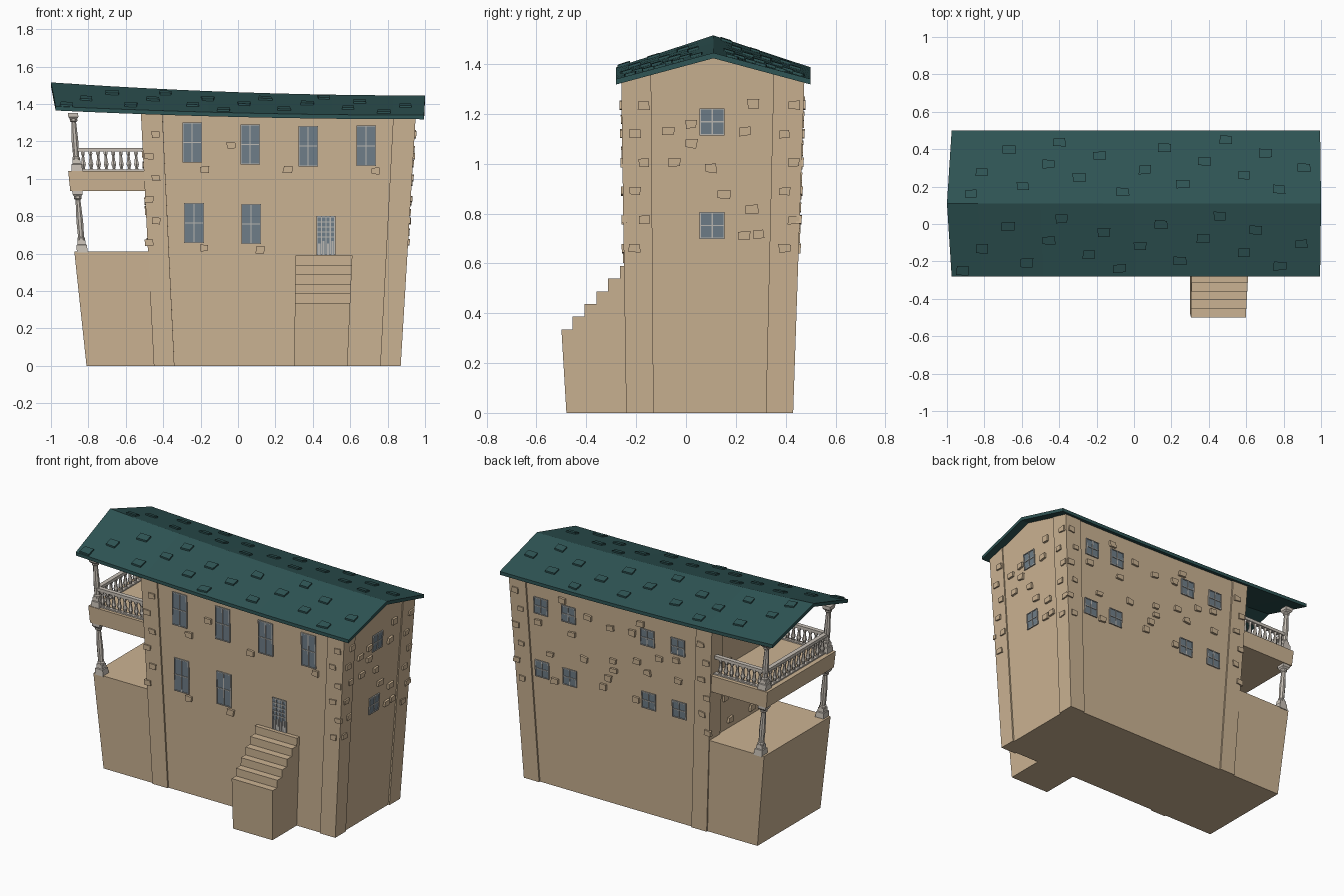
import bpy, bmesh, math, random
from mathutils import Vector

if "Cube" in bpy.data.objects:
    bpy.data.objects.remove(bpy.data.objects["Cube"])

random.seed(4)

def mat(name, r, g, b):
    m = bpy.data.materials.new(name)
    m.diffuse_color = (r, g, b, 1)
    m.use_nodes = True
    m.node_tree.nodes["Principled BSDF"].inputs["Base Color"].default_value = m.diffuse_color
    return m

SAND = mat("sandstone", 0.60, 0.45, 0.29)
TEAL = mat("teal_roof", 0.028, 0.09, 0.09)
PALE = mat("pale_stone", 0.58, 0.53, 0.47)
GLASS = mat("grey_blue_glass", 0.16, 0.21, 0.25)
FRAME = mat("window_frame", 0.50, 0.49, 0.46)

def finish(name, bm, m):
    bmesh.ops.recalc_face_normals(bm, faces=bm.faces[:])
    me = bpy.data.meshes.new(name)
    bm.to_mesh(me)
    bm.free()
    me.materials.append(m)
    ob = bpy.data.objects.new(name, me)
    bpy.context.collection.objects.link(ob)
    return ob

def loft(bm, loops):
    """Closed solid through a series of equal-length point loops."""
    rings = [[bm.verts.new(p) for p in lp] for lp in loops]
    n = len(rings[0])
    for a, b in zip(rings, rings[1:]):
        for i in range(n):
            j = (i + 1) % n
            bm.faces.new((a[i], a[j], b[j], b[i]))
    bm.faces.new(rings[0])
    bm.faces.new(rings[-1][::-1])

def rect(x0, x1, y0, y1, z):
    return [(x0, y0, z), (x1, y0, z), (x1, y1, z), (x0, y1, z)]

# surface functions: (u, v, height above surface) -> point
def roof_z(x, y):
    s = ((1 - x) / 2) ** 2
    return 1.445 + 0.07 * s - abs(y - 0.11) / 0.39 * (0.105 + 0.022 * s)

def on_roof(x, y, h): return (x, y, roof_z(x, y) + h)
def front(u, z, h): return (u, -0.230 - 0.015 * z - h, z)
def back(u, z, h): return (u, 0.420 + 0.034 * z + h, z)
def right(u, z, h): return (0.860 + 0.061 * z + h, u, z)
def left(u, z, h): return (-0.440 - 0.053 * z - h, u, z)

def patch(bm, f, u0, u1, v0, v1, h, jit=0.0, h0=-0.004):
    c = [(u + random.uniform(-jit, jit), v + random.uniform(-jit, jit))
         for u, v in ((u0, v0), (u1, v0), (u1, v1), (u0, v1))]
    loft(bm, [[f(u, v, h0) for u, v in c], [f(u, v, h) for u, v in c]])

# roof: sagging ridge, thin slabs
bm = bmesh.new()
loops = []
for i in range(13):
    t = i / 12
    xe, xr = -0.975 + 1.97 * t, -1 + 2 * t
    loops.append([(xe, -0.28, roof_z(xe, -0.28) - 0.022), (xe, -0.28, roof_z(xe, -0.28)),
                  (xr, 0.11, roof_z(xr, 0.11)), (xe, 0.50, roof_z(xe, 0.5)),
                  (xe, 0.50, roof_z(xe, 0.5) - 0.022), (xr, 0.11, roof_z(xr, 0.11) - 0.022)])
loft(bm, loops)
finish("roof", bm, TEAL)

# raised shingles
bm = bmesh.new()
for y0, y1 in ((-0.25, 0.06), (0.16, 0.47)):
    for i in range(18):
        x = -0.9 + i * 0.105 + random.uniform(-0.03, 0.03)
        y = y0 + (y1 - y0) * ((i * 0.38) % 1)
        patch(bm, on_roof, x - 0.033, x + 0.033, y - 0.022, y + 0.022, 0.010, 0.004)
finish("roof_shingles", bm, TEAL)

# main tower body with gable top
bm = bmesh.new()
ends = []
for side in (left, right):
    lp = []
    for y, z in ((-0.23, 0), (0.42, 0), (0.465, 1.34), (0.11, 1.43), (-0.25, 1.34)):
        x = side(y, z, 0)[0]
        lp.append((x, y, roof_z(x, y) - 0.012 if z else 0))
    ends.append(lp)
loft(bm, ends)
finish("main_walls", bm, SAND)

# corner piers, flaring outward with height
bm = bmesh.new()
for (a0, a1, b0, b1) in ((-0.45, -0.34, -0.52, -0.405), (0.76, 0.87, 0.83, 0.95)):
    for (c0, c1, d0, d1) in ((-0.24, -0.13, -0.26, -0.14), (0.32, 0.43, 0.352, 0.475)):
        top = [(x, y, roof_z(x, y) - 0.012) for x, y, _ in rect(b0, b1, d0, d1, 0)]
        loft(bm, [rect(a0, a1, c0, c1, 0), top])
finish("corner_piers", bm, SAND)

# terrace base and balcony floor
bm = bmesh.new()
loft(bm, [rect(-0.81, -0.40, -0.23, 0.42, 0), rect(-0.875, -0.42, -0.242, 0.445, 0.61)])
finish("terrace_base", bm, SAND)
bm = bmesh.new()
loft(bm, [rect(-0.897, -0.45, -0.245, 0.452, 0.935), rect(-0.908, -0.45, -0.248, 0.457, 1.042)])
finish("balcony_floor", bm, SAND)

# front steps
bm = bmesh.new()
prof = [(-0.20, 0), (-0.48, 0), (-0.50, 0.335)]
for i in range(5):
    y, z = -0.455 + i * 0.0475, 0.335 + i * 0.051
    prof += [(y, z), (y, z + 0.051)]
prof.append((-0.20, 0.59))
loft(bm, [[(0.30 + 0.013 * z, y, z) for y, z in prof],
          [(0.585 + 0.045 * z, y, z) for y, z in prof]])
finish("front_steps", bm, SAND)

def ring(c, r, n):
    off = math.pi / n
    k = r / math.cos(off)
    return [(c[0] + k * math.cos(off + i * math.tau / n),
             c[1] + k * math.sin(off + i * math.tau / n), c[2]) for i in range(n)]

def turned(bm, p0, p1, prof, n):
    a, b = Vector(p0), Vector(p1)
    loft(bm, [ring(a.lerp(b, t), r, n) for t, r in prof])

# leaning columns at both levels
bm = bmesh.new()
for y in (-0.215, 0.42):
    for p0, p1 in (((-0.832, y, 0.605), (-0.86, y, 0.94)), ((-0.86, y, 1.04), (-0.882, y, 1.352))):
        turned(bm, p0, p1, [(0, .03), (.12, .027), (.13, .022), (.2, .02)], 4)
        turned(bm, p0, p1, [(.19, .021), (.23, .021), (.25, .016), (.5, .018), (.84, .013), (.86, .02), (.9, .02)], 8)
        turned(bm, p0, p1, [(.89, .017), (.93, .027), (1, .027)], 4)
finish("balcony_columns", bm, PALE)

# balustrade on three sides of the balcony
bm = bmesh.new()
vase = [(0, .011), (.1, .011), (.14, .006), (.35, .013), (.5, .009), (.75, .006), (.85, .010), (1, .010)]
runs = [((-0.865, y), (-0.50, y), 9) for y in (-0.215, 0.42)] + [((-0.865, -0.215), (-0.865, 0.42), 13)]
for (xa, ya), (xb, yb), n in runs:
    for i in range(1, n):
        t = i / n
        x, y = xa + (xb - xa) * t, ya + (yb - ya) * t
        turned(bm, (x, y, 1.04), (x - 0.006, y, 1.15), vase, 6)
    for z0, z1, w in ((1.145, 1.165, 0.014), (1.04, 1.05, 0.013)):
        loft(bm, [rect(xa - w, xb + w, ya - w, yb + w, z) for z in (z0, z1)])
finish("balustrade", bm, PALE)

# windows: glass plate plus frame bars
glass, frame = bmesh.new(), bmesh.new()
taken = []
def window(f, u, z, w, h, rows=2):
    a, b, c, d = u - w / 2, u + w / 2, z - h / 2, z + h / 2
    taken.append((f, u, z, w, h))
    patch(glass, f, a, b, c, d, 0.004)
    e = 0.005
    for x in (a, u - e / 2, b - e):
        patch(frame, f, x, x + e, c, d, 0.008)
    for i in range(rows + 1):
        y = c + (h - e) * i / rows
        patch(frame, f, a, b, y, y + e, 0.0082)

for u, z in ((-0.245, 1.193), (0.065, 1.183), (0.375, 1.174), (0.685, 1.176), (-0.235, 0.763), (0.07, 0.758)):
    window(front, u, z, 0.105, 0.215)
for z in (1.168, 0.752):
    window(right, 0.105, z, 0.10, 0.108)
    for u in (0.725, 0.525, -0.045, -0.265):
        window(back, u, z, 0.10, 0.108)

# entrance door with lattice panes and slatted lower half
taken.append((front, 0.47, 0.70, 0.10, 0.21))
patch(glass, front, 0.42, 0.52, 0.592, 0.80, 0.004)
for i in range(5):
    x = 0.42 + i * 0.0235
    patch(frame, front, x, x + 0.006, 0.592, 0.80, 0.008)
    z = 0.685 + i * 0.027
    patch(frame, front, 0.42, 0.52, z, z + 0.006, 0.0082)
for i in range(4):
    x = 0.429 + i * 0.0235
    patch(frame, front, x, x + 0.011, 0.592, 0.655 + 0.012 * (i % 2), 0.0075)
finish("window_glass", glass, GLASS)
finish("window_frames", frame, FRAME)

# protruding stones: placed ones first, then seeded scatter clear of openings
bm = bmesh.new()
def stone(f, u, z, h=0.014):
    patch(bm, f, u - 0.023, u + 0.023, z - 0.017, z + 0.017, h, 0.005)

for u, z in ((-0.18, 0.63), (0.12, 0.62), (0.265, 1.05), (0.735, 1.04), (-0.18, 1.05), (-0.035, 1.18)):
    stone(front, u, z)
for u, z in ((0.27, 1.24), (0.24, 1.13), (-0.07, 1.13), (0.02, 1.08), (0.265, 0.82), (0.235, 0.71)):
    stone(right, u, z)
spots = []
for f, lo, hi, count in ((back, -0.36, 0.78, 34), (right, -0.08, 0.30, 5), (left, -0.08, 0.30, 8)):
    for _ in range(count):
        u, z = random.uniform(lo, hi), random.uniform(0.62, 1.26)
        if any(g is f and abs(u - x) < w / 2 + 0.03 and abs(z - y) < h / 2 + 0.025 for g, x, y, w, h in taken):
            continue
        if any(g is f and abs(u - x) < 0.06 and abs(z - y) < 0.045 for g, x, y in spots):
            continue
        spots.append((f, u, z))
        stone(f, u, z)
finish("wall_stones", bm, SAND)

# quoins along the piers
bm = bmesh.new()
for f, us in ((front, (-0.46, 0.88)), (back, (-0.46, 0.88)), (right, (-0.19, 0.41))):
    for u in us:
        for i in range(6):
            x = u + (0.022 if i % 2 else -0.015)
            z = 0.66 + i * 0.115
            patch(bm, f, x - 0.022, x + 0.022, z - 0.016, z + 0.016, 0.018, 0.004)
finish("corner_quoins", bm, SAND)
